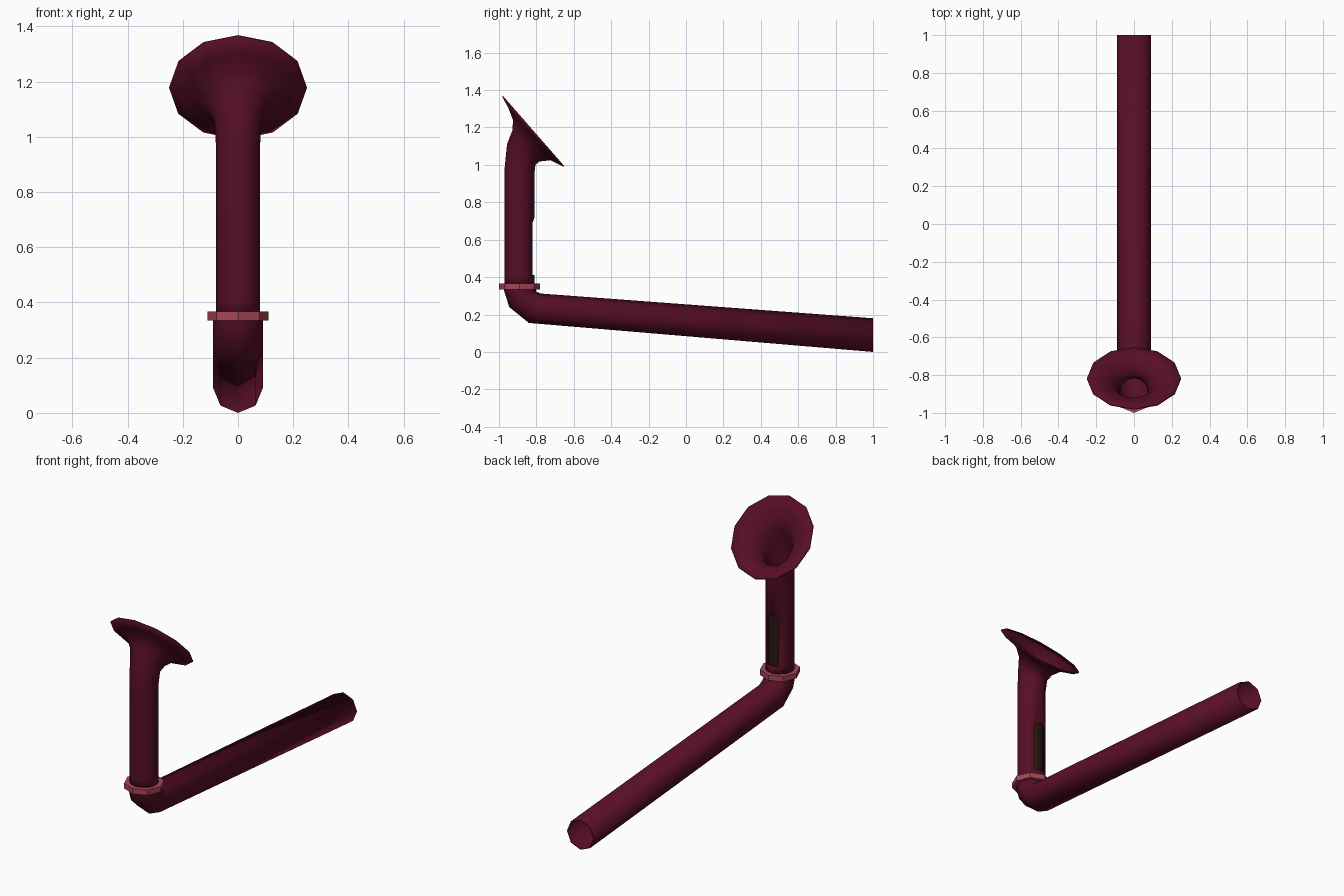
import bpy, bmesh, math
from mathutils import Vector

cube = bpy.data.objects.get("Cube")
if cube:
    bpy.data.objects.remove(cube, do_unlink=True)


def material(name, rgb):
    m = bpy.data.materials.new(name)
    m.use_nodes = True
    m.diffuse_color = (*rgb, 1)
    bsdf = next(n for n in m.node_tree.nodes if n.type == 'BSDF_PRINCIPLED')
    bsdf.inputs["Base Color"].default_value = (*rgb, 1)
    bsdf.inputs["Roughness"].default_value = 0.6
    return m


MAROON = material("maroon", (0.095, 0.0045, 0.019))
ROSE = material("rose", (0.38, 0.062, 0.095))
DARK = material("dark brown", (0.025, 0.008, 0.005))


def loft(rings, sides, skip=lambda row, k: False):
    """Skin rings given as (near y, near z, far y, far z, half width in x)."""
    bm = bmesh.new()
    rows = []
    for ay, az, by, bz, rx in rings:
        mid = Vector((0, (ay + by) / 2, (az + bz) / 2))
        half = Vector((0, (by - ay) / 2, (bz - az) / 2))
        row = []
        for k in range(sides):
            a = math.tau * k / sides
            row.append(bm.verts.new(mid + Vector((rx * math.cos(a), 0, 0)) + half * math.sin(a)))
        rows.append(row)
    for r in range(len(rows) - 1):
        for k in range(sides):
            if not skip(r, k):
                n = (k + 1) % sides
                bm.faces.new((rows[r][k], rows[r][n], rows[r + 1][n], rows[r + 1][k]))
    return bm, rows


def finish(bm, name, mat, wall=0.0, angle=50):
    bmesh.ops.delete(bm, geom=[v for v in bm.verts if not v.link_faces], context='VERTS')
    me = bpy.data.meshes.new(name)
    bm.to_mesh(me)
    bm.free()
    me.materials.append(mat)
    me.shade_smooth()
    me.set_sharp_from_angle(angle=math.radians(angle))
    ob = bpy.data.objects.new(name, me)
    bpy.context.collection.objects.link(ob)
    if wall:
        mod = ob.modifiers.new("wall", 'SOLIDIFY')
        mod.thickness = wall
        mod.offset = -1
    return ob


# Long lower pipe, open at the back, bending up into the collar
bm, _ = loft([
    (1.0, 0.0, 1.0, 0.18, 0.09),
    (-0.84, 0.155, -0.775, 0.312, 0.09),
    (-0.945, 0.24, -0.80, 0.322, 0.09),
    (-0.975, 0.335, -0.805, 0.338, 0.09),
    (-0.975, 0.355, -0.805, 0.355, 0.09),
], 8)
finish(bm, "lower_pipe", MAROON, 0.005)

# Upright pipe with a mouth cut in its back, flaring into a tilted bell
Y0, Y1 = -0.97, -0.81
bm, rows = loft([
    (Y0, 0.35, Y1, 0.35, 0.08),
    (Y0, 0.41, Y1, 0.41, 0.08),
    (Y0, 0.69, Y1, 0.69, 0.08),
    (Y0, 0.98, Y1, 0.96, 0.08),
    (-0.957, 1.11, -0.805, 1.0, 0.085),
    (-0.928, 1.185, -0.785, 1.018, 0.105),
    (-0.925, 1.24, -0.725, 1.025, 0.145),
    (-0.95, 1.305, -0.69, 1.008, 0.195),
    (-0.983, 1.365, -0.655, 0.99, 0.25),
], 12, skip=lambda r, k: r == 1 and k in (2, 3))
rows[2][3].co.z += 0.03          # arched top of the mouth
finish(bm, "upright_pipe_and_bell", MAROON, 0.006)

# Dark lining behind the mouth
bm, _ = loft([
    (-0.957, 0.37, -0.823, 0.37, 0.067),
    (-0.957, 0.80, -0.823, 0.80, 0.067),
], 12, skip=lambda r, k: k not in (1, 2, 3, 4))
finish(bm, "mouth_lining", DARK)

# Ring collar at the joint: outer wall, top, inner wall, underside
profile = [(0.11, 0.335), (0.11, 0.367), (0.078, 0.367), (0.078, 0.335), (0.11, 0.335)]
bm, _ = loft([(-0.89 - r, z, -0.89 + r, z, r) for r, z in profile], 8)
bmesh.ops.remove_doubles(bm, verts=bm.verts, dist=1e-5)
finish(bm, "collar", ROSE, angle=40)
